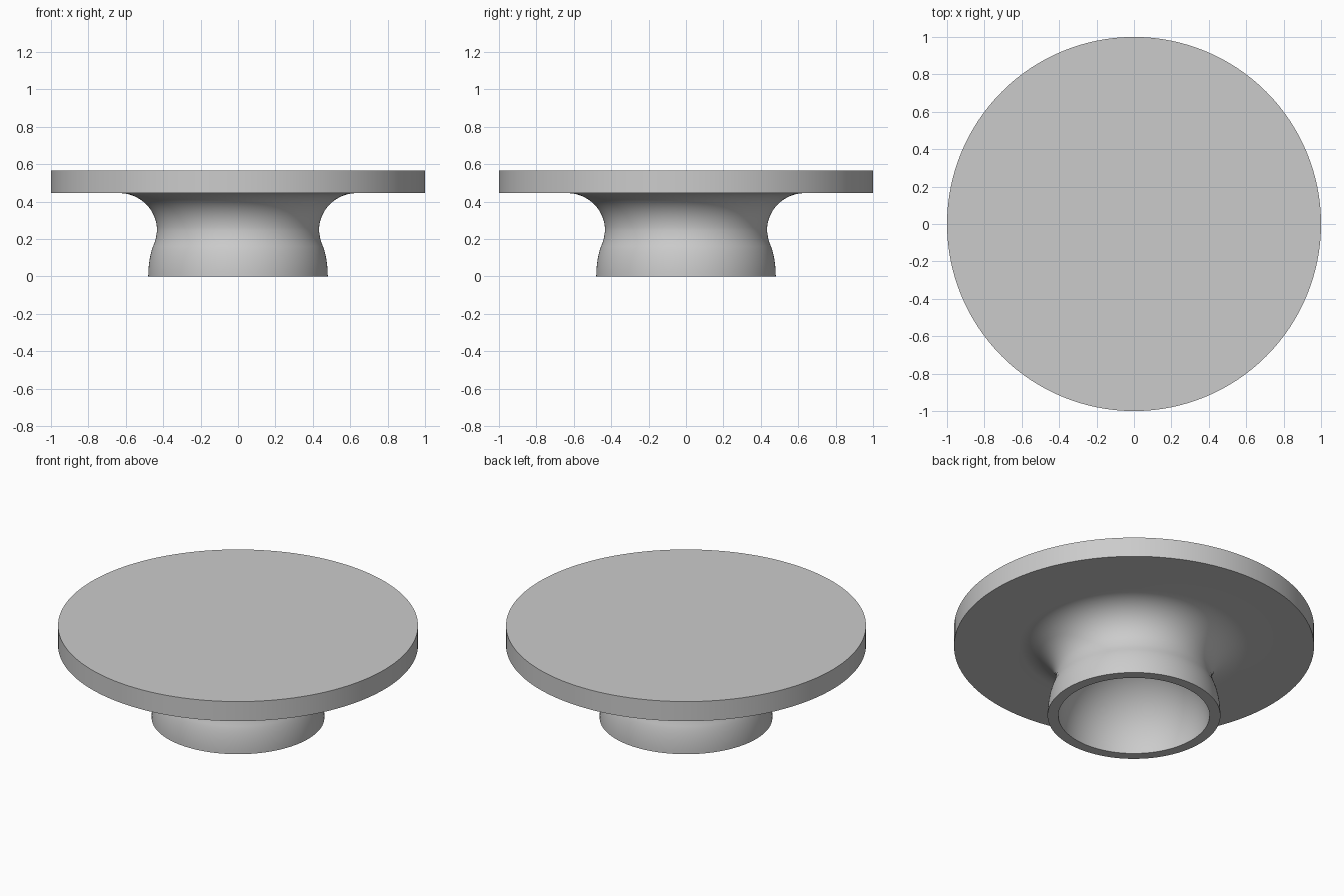
import bpy
import bmesh
from math import sin, cos, pi, radians

cube = bpy.data.objects.get("Cube")
if cube:
    bpy.data.objects.remove(cube, do_unlink=True)

SEGMENTS = 128

grey = bpy.data.materials.new("light grey")
grey.use_nodes = True
colour = (0.6, 0.6, 0.6, 1)
grey.diffuse_color = colour
grey.node_tree.nodes["Principled BSDF"].inputs["Base Color"].default_value = colour


def arc(cx, cz, rx, rz, start, end, steps):
    """Points (radius, height) along an elliptical arc, angles in degrees."""
    angles = [radians(start + (end - start) * i / steps) for i in range(steps + 1)]
    return [(cx + rx * cos(a), cz + rz * sin(a)) for a in angles]


def lathe(name, profile):
    """Spin a profile that starts and ends on the z axis."""
    bm = bmesh.new()
    verts = [bm.verts.new((r, 0, z)) for r, z in profile]
    edges = [bm.edges.new(pair) for pair in zip(verts, verts[1:])]
    bmesh.ops.spin(bm, geom=verts + edges, cent=(0, 0, 0), axis=(0, 0, 1),
                   angle=2 * pi, steps=SEGMENTS, use_duplicate=False)
    bmesh.ops.remove_doubles(bm, verts=bm.verts, dist=0.0001)
    bmesh.ops.recalc_face_normals(bm, faces=bm.faces)
    mesh = bpy.data.meshes.new(name)
    bm.to_mesh(mesh)
    bm.free()
    mesh.materials.append(grey)
    obj = bpy.data.objects.new(name, mesh)
    bpy.context.collection.objects.link(obj)
    bpy.ops.object.select_all(action="DESELECT")
    obj.select_set(True)
    bpy.context.view_layer.objects.active = obj
    bpy.ops.object.shade_smooth_by_angle(angle=radians(30))
    return obj


# Domed hollow, open at the bottom
hollow = [(0, 0.42)] + arc(0, 0, 0.42, 0.42, 88, 0, 20)
# Foot bulging gently out to the bottom rim
foot = arc(0.38, 0, 0.1, 0.24, 0, 42, 8) + [(0.446, 0.18), (0.439, 0.205)]
# Concave neck flaring into the underside of the disc
neck = arc(0.635, 0.245, 0.202, 0.2, 180, 90, 20)
# Flat disc with a straight edge
disc = [(1, 0.445), (1, 0.565), (0, 0.565)]

lathe("flanged_knob", hollow + foot + neck + disc)
